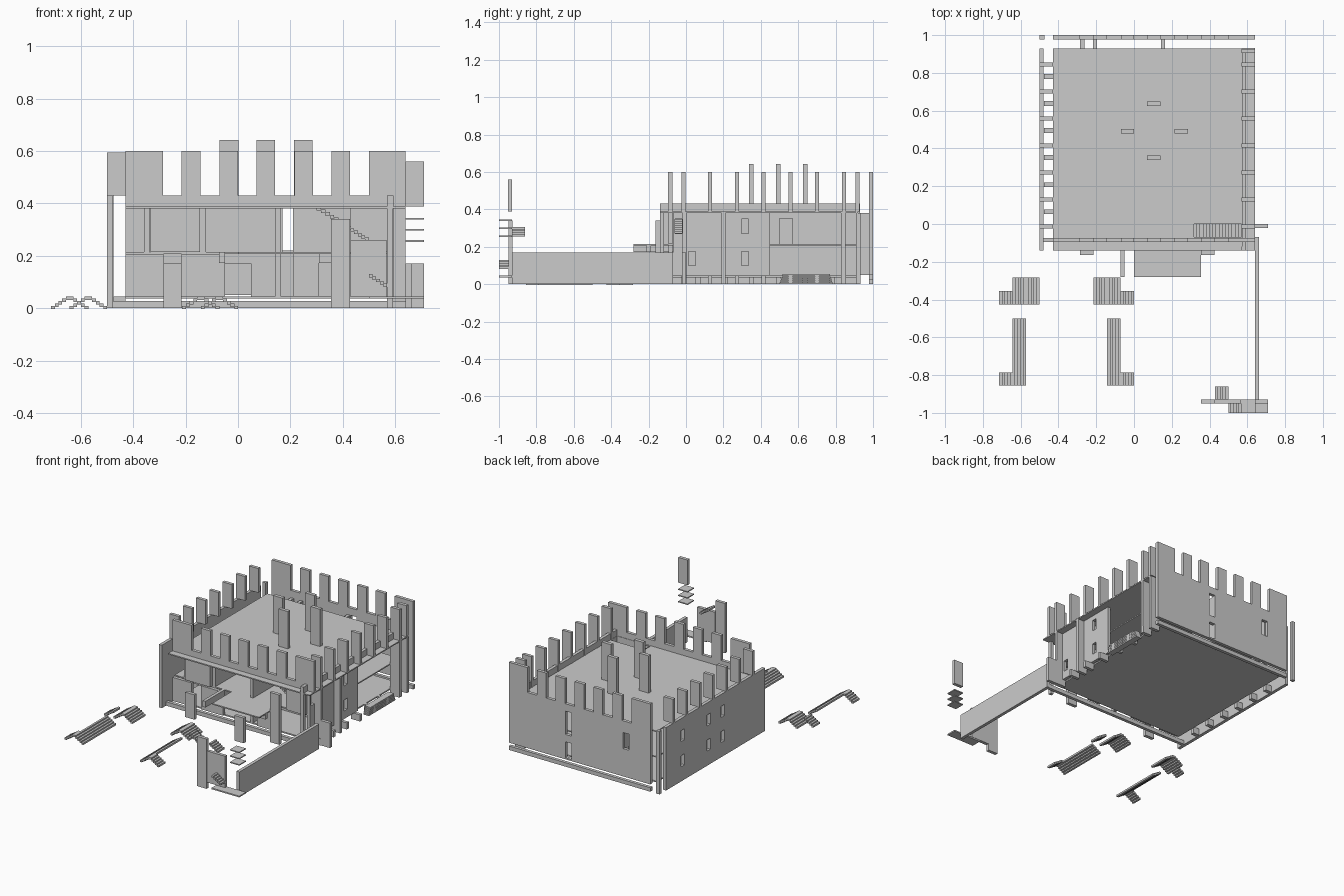
import bpy, bmesh

if "Cube" in bpy.data.objects:
    bpy.data.objects.remove(bpy.data.objects["Cube"])

T = 0.022  # sheet thickness


def mesh_object(name, bm):
    me = bpy.data.meshes.new(name)
    bm.normal_update()
    bm.to_mesh(me)
    bm.free()
    ob = bpy.data.objects.new(name, me)
    bpy.context.collection.objects.link(ob)
    return ob


def boxes(name, items):
    """One object from boxes given as (x0, x1, y0, y1, z0, z1)."""
    bm = bmesh.new()
    for x0, x1, y0, y1, z0, z1 in items:
        vs = bmesh.ops.create_cube(bm, size=1)["verts"]
        for v in vs:
            v.co.x = (x0 + x1) / 2 + v.co.x * (x1 - x0)
            v.co.y = (y0 + y1) / 2 + v.co.y * (y1 - y0)
            v.co.z = (z0 + z1) / 2 + v.co.z * (z1 - z0)
    return mesh_object(name, bm)


def sheet(name, axis, pos, u0, u1, z0, z1, holes=(), merlons=()):
    """Upright sheet with rectangular holes and merlons; pos..pos+T across axis."""
    top = 0.60 if merlons else z1
    us = sorted({u0, u1, *[u for h in holes for u in h[:2]], *[u for m in merlons for u in m]})
    zs = sorted({z0, z1, top, *[z for h in holes for z in h[2:]]})
    bm = bmesh.new()
    for a, b in zip(us, us[1:]):
        for c, d in zip(zs, zs[1:]):
            u, z = (a + b) / 2, (c + d) / 2
            if any(h[0] < u < h[1] and h[2] < z < h[3] for h in holes):
                continue
            if z > z1 and not any(m[0] < u < m[1] for m in merlons):
                continue
            pts = [(a, c), (b, c), (b, d), (a, d)]
            bm.faces.new([bm.verts.new((pos + T / 2, p, q) if axis == 'x' else (p, pos + T / 2, q))
                          for p, q in pts])
    bmesh.ops.remove_doubles(bm, verts=bm.verts, dist=1e-5)
    ob = mesh_object(name, bm)
    m = ob.modifiers.new("thickness", 'SOLIDIFY')
    m.thickness, m.offset = T, 0
    return ob


def stairs(name, x0, x1, y0, y1, za, zb, n, tread=None):
    """Flight stepping along x from height za (at x0) to zb (at x1)."""
    items = []
    dx, dz = (x1 - x0) / n, (zb - za) / n
    h = abs(dz) + 0.004
    for i in range(n):
        zt = max(za + dz * i, za + dz * (i + 1))
        items.append((x0 + i * dx, x0 + (i + 1) * dx, y0, y1, zt - h, zt))
    return boxes(name, items)


# floors, roof and ledges
boxes("base_floor", [(-.43, .57, -.07, .93, .036, .045)])
boxes("upper_floor", [(-.43, .57, -.07, .93, .206, .214)])
boxes("roof", [(-.43, .30, -.07, 0, .380, .388), (-.43, .57, 0, .93, .380, .388)])
boxes("front_ledge", [(-.43, .64, -.14, -.07, .380, .388)])
boxes("right_ledge", [(.57, .64, -.07, .92, .380, .388)])

# front and back battlements
MER = [(-.43, -.287), (-.215, -.143), (-.07, 0), (.07, .142), (.215, .287), (.357, .428), (.5, .64)]
sheet("front_battlement", 'y', -.095, -.43, .64, .388, .43, merlons=MER)
sheet("back_wall", 'y', .978, -.43, .64, .05, .43,
      holes=[(.166, .212, .22, .38), (.166, .212, .06, .17),
             (-.27, -.225, .24, .35)], merlons=MER)

# left wall with windows
wins = [(y, y + .036, z, z + .075) for y in (.298, .45, .73) for z in (.10, .272)]
sheet("left_wall", 'x', -.5, -.14, .93, 0, .43, holes=wins)

# right wall with windows, upper band and corner posts
rw = [(.014, .05, .10, .175), (-.058, -.022, .272, .347),
      (.298, .334, .10, .175), (.298, .334, .272, .347)]
sheet("right_wall", 'x', .572, -.07, .45, .045, .38, holes=rw)
sheet("right_band", 'x', .572, -.14, .92, .388, .43)
boxes("right_posts", [(.57, .64, y, y + T, .0, .38) for y in (-.02, .19, .83, .91)])

# side merlons standing across the walls
YM = [-.025 + i * .143 for i in range(7)]
boxes("left_merlons", [(-.5, -.43, y, y + T, .43, .595) for y in YM])
boxes("right_merlons", [(.57, .64, y, y + T, .388, .60) for y in YM + [.905]])

# roof stacks
boxes("roof_stacks", [(x, x + .071, y, y + .024, .388, .643)
                      for x, y in ((.07, .625), (-.07, .48), (.214, .48), (.07, .338))])

# joist tabs around the base
boxes("left_base_tabs", [(-.476, -.43, .052 + i * .143, .078 + i * .143, .0, .045) for i in range(6)])
boxes("right_base_tabs", [(.57, .64, y, y + T, .0, .045) for y in YM])
boxes("base_strips", [(-.5, .64, -.095, -.073, 0, .027), (-.43, .64, .978, 1, 0, .027)])
boxes("back_tabs", [(x, x + T, .93, .978, .05, .38) for x in (-.285, -.217, .142)])
boxes("back_left_post", [(-.5, -.475, .978, 1, 0, .43)])

# interior partitions
sheet("cross_wall", 'y', .19, -.43, .57, .045, .38,
      holes=[(-.05, .05, .045, .17), (.17, .21, .214, .38)])
sheet("long_wall", 'x', .142, -.07, .93, .045, .38,
      holes=[(.05, .12, .045, .17), (.5, .57, .214, .35)])
sheet("left_partition", 'x', -.145, -.07, .19, .045, .38)
sheet("upper_partition", 'x', -.36, -.07, .19, .214, .38)

# front facade panels
boxes("front_panels", [
    (-.335, -.145, -.093, -.071, .214, .38), (-.43, -.285, -.093, -.071, .045, .206),
    (-.215, -.05, -.093, -.071, .045, .206), (.21, .31, -.093, -.071, .045, .206),
    (.43, .57, -.093, -.071, .214, .38), (.57, .592, -.14, -.118, .0, .43)])
boxes("front_doors", [(-.285, -.215, -.163, -.14, 0, .17), (.355, .426, -.163, -.14, 0, .34)])

# balcony
boxes("balcony", [(0, .355, -.28, -.07, .206, .214), (-.072, -.05, -.28, -.07, .172, .214),
                  (.31, .355, -.21, -.188, .172, .206)])

# stairs up to the roof and side steps
stairs("roof_stairs", .30, .57, -.07, 0, .388, .22, 16)
boxes("side_steps", [(.598, .64, .5 + i * .004, .785 - i * .004, i * .011, i * .011 + .009)
                     for i in range(5)])

# long yard wall
boxes("yard_wall", [(.64, .662, -.93, -.07, 0, .17)])
boxes("yard_inner_panel", [(.64, .71, -.022, 0, 0, .17)])

# gate pieces at the far front
boxes("gate_post", [(.355, .428, -.95, -.928, 0, .34)])
boxes("gate_panel", [(.43, .567, -.95, -.928, .045, .26)])
boxes("gate_platform", [(.5, .71, -1, -.93, .036, .045)])
stairs("gate_front_steps", .5, .57, -1, -.95, .13, .085, 5)
stairs("gate_back_steps", .43, .5, -.93, -.86, .305, .26, 5)
boxes("shelf_plates", [(.64, .71, -1, -.93, z, z + .007) for z in (.253, .296, .338)])
boxes("shelf_panel", [(.64, .71, -.953, -.93, .388, .56)])


# loose yard stairs, mirrored about x = -0.357
def flight(name, x0, x1, y0, y1, up):
    za, zb = (0, .045) if up else (.045, 0)
    stairs(name, x0, x1, y0, y1, za, zb, 5)
    stairs(name + "_mirrored", -.714 - x1, -.714 - x0, y0, y1, zb, za, 5)


flight("corner_flight", -.714, -.643, -.426, -.355, True)
flight("wide_flight_up", -.643, -.572, -.426, -.284, True)
flight("wide_flight_down", -.572, -.5, -.426, -.284, False)
flight("long_flight", -.643, -.572, -.855, -.5, False)
flight("end_flight", -.714, -.643, -.855, -.785, True)
